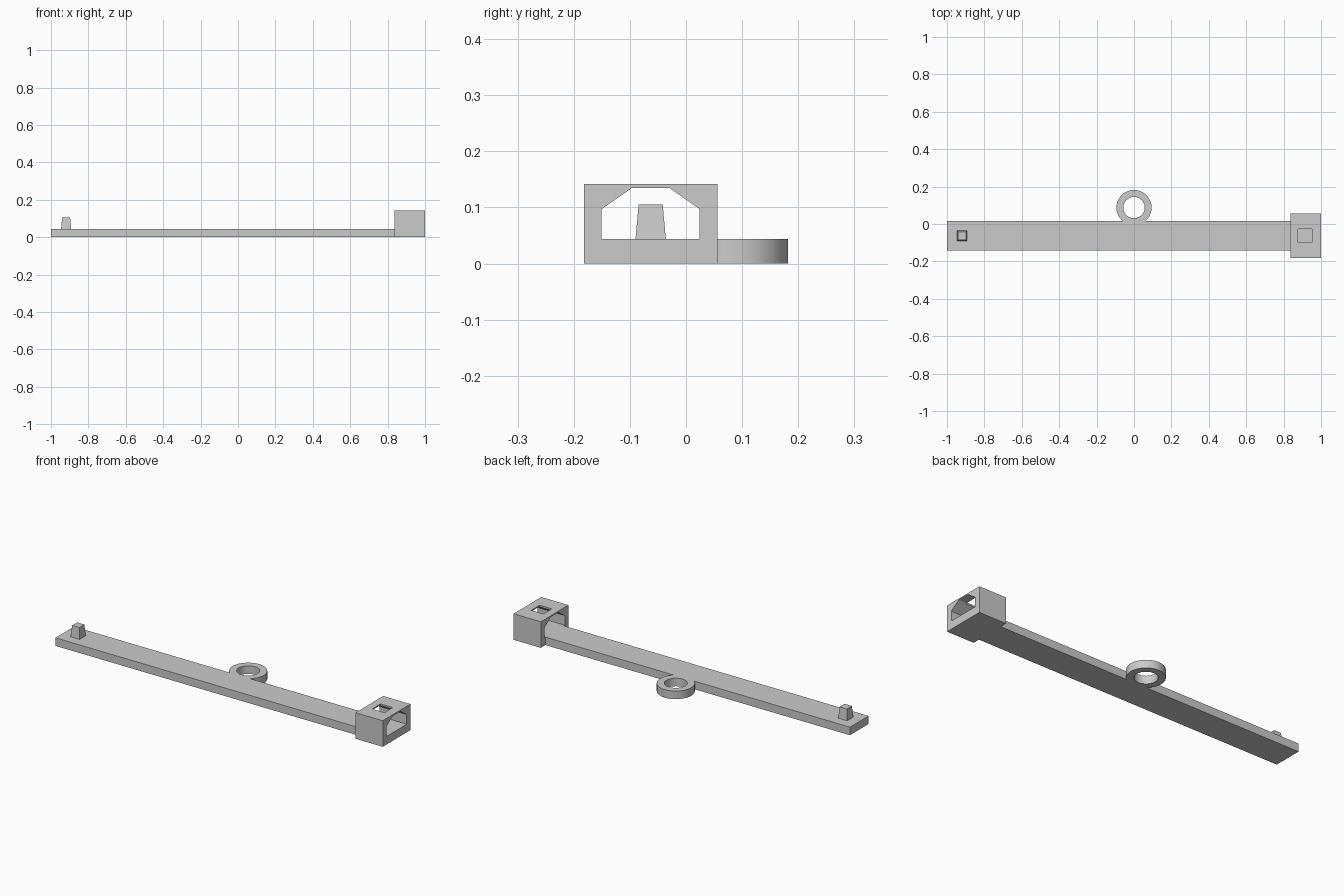
import bpy, bmesh, math

if "Cube" in bpy.data.objects:
    bpy.data.objects.remove(bpy.data.objects["Cube"])

MID = -0.063      # y centre line of the strap
TH = 0.044        # strap thickness

grey = bpy.data.materials.new("light_grey")
grey.diffuse_color = (0.6, 0.6, 0.6, 1)
grey.use_nodes = True
grey.node_tree.nodes["Principled BSDF"].inputs["Base Color"].default_value = grey.diffuse_color


def prism(name, base, offset, top=None):
    """Solid between a polygon and its copy moved by offset (or an explicit top polygon)."""
    bm = bmesh.new()
    top = top or [tuple(a + b for a, b in zip(p, offset)) for p in base]
    lo = [bm.verts.new(p) for p in base]
    hi = [bm.verts.new(p) for p in top]
    bm.faces.new(lo)
    bm.faces.new(hi)
    for i in range(len(lo)):
        j = (i + 1) % len(lo)
        bm.faces.new((lo[i], lo[j], hi[j], hi[i]))
    bmesh.ops.recalc_face_normals(bm, faces=bm.faces)
    mesh = bpy.data.meshes.new(name)
    bm.to_mesh(mesh)
    bm.free()
    ob = bpy.data.objects.new(name, mesh)
    bpy.context.collection.objects.link(ob)
    mesh.materials.append(grey)
    return ob


def rect(cx, cy, hx, hy, z):
    return [(cx + sx * hx, cy + sy * hy, z) for sx, sy in ((-1, -1), (1, -1), (1, 1), (-1, 1))]


def circle(cy, r, z, n=64):
    return [(r * math.cos(2 * math.pi * i / n), cy + r * math.sin(2 * math.pi * i / n), z)
            for i in range(n)]


def cut(ob, cutter, helper=True):
    mod = ob.modifiers.new("cut", "BOOLEAN")
    mod.operation = "DIFFERENCE"
    mod.solver = "EXACT"
    mod.object = cutter
    bpy.context.view_layer.objects.active = ob
    bpy.ops.object.modifier_apply(modifier=mod.name)
    if helper:
        cutter.hide_render = True
        cutter.hide_viewport = True


# Long flat strap
strap = prism("strap", rect(-0.082, MID, 0.918, 0.08, 0), (0, 0, TH))

# Tapered locking peg near the left end
prism("locking_peg", rect(-0.919, MID, 0.027, 0.027, TH), None,
      top=rect(-0.919, MID, 0.0215, 0.0215, 0.105))

# Clasp block with chamfered tunnel and a square window in its roof
clasp = prism("clasp", rect(0.918, MID, 0.082, 0.119, 0), (0, 0, 0.142))
half = [(0.0875, TH), (0.0875, 0.097), (0.033, 0.135)]
outline = half + [(-y, z) for y, z in reversed(half)]
tunnel = prism("tunnel_cutter", [(0.8, MID + y, z) for y, z in outline], (0.25, 0, 0))
cut(clasp, tunnel)
window = prism("window_cutter", rect(0.915, MID, 0.037, 0.036, 0.1), (0, 0, 0.1))
cut(clasp, window)

# Round hanging loop on the back edge
loop = prism("hanging_loop", circle(0.088, 0.094, 0), (0, 0, TH))
bore = prism("bore_cutter", circle(0.088, 0.057, -0.1), (0, 0, 0.3))
cut(loop, bore)
trim = prism("trim_cutter", rect(0, MID, 0.3, 0.08, -0.1), (0, 0, 0.3))
cut(loop, trim)
bpy.ops.object.select_all(action="DESELECT")
loop.select_set(True)
bpy.context.view_layer.objects.active = loop
bpy.ops.object.shade_smooth_by_angle(angle=math.radians(30))
